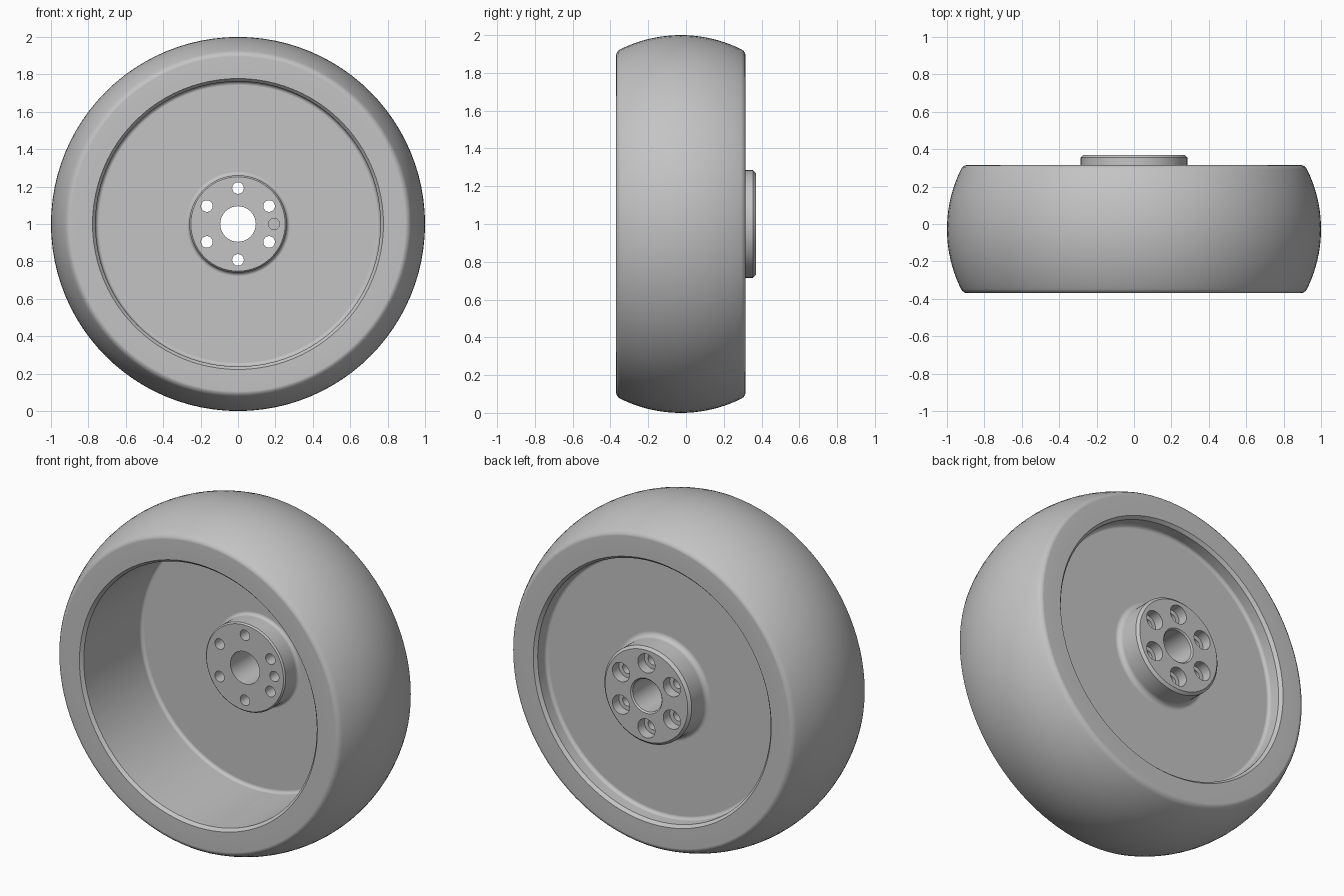
import bpy, bmesh
from math import sin, cos, radians, tau
from mathutils import Vector

default = bpy.data.objects.get("Cube")
if default:
    bpy.data.objects.remove(default)

grey = bpy.data.materials.new("plain_grey")
grey.use_nodes = True
colour = (0.55, 0.55, 0.55, 1)
grey.diffuse_color = colour
grey.node_tree.nodes["Principled BSDF"].inputs["Base Color"].default_value = colour

HUB = Vector((0, 0, 1))


def arc(r, y, size, start, end, steps=5):
    """Points of an arc in the (radius, depth) plane."""
    angles = [radians(start + (end - start) * i / steps) for i in range(steps + 1)]
    return [(r + size * cos(a), y + size * sin(a)) for a in angles]


def lathe(name, profile, centre=HUB, segments=96, closed=True):
    """Spin a (radius, depth) profile around the axle direction."""
    bm = bmesh.new()
    verts = [bm.verts.new((r, y, 0)) for r, y in profile]
    pairs = list(zip(verts, verts[1:]))
    if closed:
        pairs.append((verts[-1], verts[0]))
    edges = [bm.edges.new(p) for p in pairs]
    bmesh.ops.spin(bm, geom=verts + edges, cent=(0, 0, 0), axis=(0, 1, 0),
                   angle=tau, steps=segments)
    bmesh.ops.remove_doubles(bm, verts=bm.verts, dist=1e-5)
    bmesh.ops.recalc_face_normals(bm, faces=bm.faces)
    mesh = bpy.data.meshes.new(name)
    bm.to_mesh(mesh)
    bm.free()
    mesh.materials.append(grey)
    obj = bpy.data.objects.new(name, mesh)
    obj.location = centre
    bpy.context.collection.objects.link(obj)
    return obj


def activate(obj):
    bpy.ops.object.select_all(action='DESELECT')
    obj.select_set(True)
    bpy.context.view_layer.objects.active = obj


def finish(obj):
    activate(obj)
    bpy.ops.object.shade_smooth_by_angle(angle=radians(30))
    mod = obj.modifiers.new("even_shading", 'WEIGHTED_NORMAL')
    mod.keep_sharp = True


FRONT, BACK = -0.37, 0.315
SEAT = 0.815

# Tyre: crowned tread, rounded shoulders, flat side walls
tread = arc(0.28, (FRONT + BACK) / 2, 0.72, -26.4, 26.4, 20)
tyre = lathe("tyre", [(SEAT, FRONT), (0.895, FRONT), (0.906, FRONT + 0.003),
                      (0.917, FRONT + 0.011)] + tread
             + [(0.917, BACK - 0.011), (0.906, BACK - 0.003), (0.895, BACK), (SEAT, BACK)])
finish(tyre)

# Wheel: rim, web disc and hub in one profile
profile = [(SEAT, FRONT), (0.778, FRONT), (0.762, FRONT + 0.018)]
profile += arc(0.742, 0.165, 0.02, 0, 90)
profile += arc(0.28, 0.165, 0.02, 90, 180)
profile += [(0.26, 0.073), (0.252, 0.065), (0.095, 0.065), (0.095, 0.362),
            (0.103, 0.37), (0.27, 0.37), (0.285, 0.355)]
profile += arc(0.315, 0.25, 0.03, 180, 270)
profile += arc(0.742, 0.24, 0.02, 270, 360)
profile += [(0.762, BACK - 0.018), (0.778, BACK), (SEAT, BACK)]
wheel = lathe("wheel", profile)

# Six bolt holes, counterbored from the back, and one blind pin hole
bolt = [(0, 0), (0.031, 0), (0.031, 0.31), (0.056, 0.31), (0.056, 0.45), (0, 0.45)]
pin = [(0, 0), (0.03, 0), (0.03, 0.15), (0, 0.15)]
cutters = []
for i in range(6):
    a = radians(30 + 60 * i)
    spot = HUB + Vector((0.192 * cos(a), 0, 0.192 * sin(a)))
    cutters.append(lathe("bolt_cutter", bolt, spot, 32, False))
cutters.append(lathe("pin_cutter", pin, HUB + Vector((0.192, 0, 0)), 32, False))
bpy.context.view_layer.update()

for cutter in cutters:
    cutter.hide_render = True
    mod = wheel.modifiers.new("hole", 'BOOLEAN')
    mod.operation = 'DIFFERENCE'
    mod.solver = 'EXACT'
    mod.object = cutter
    activate(wheel)
    bpy.ops.object.modifier_apply(modifier=mod.name)
    bpy.data.objects.remove(cutter)
finish(wheel)
